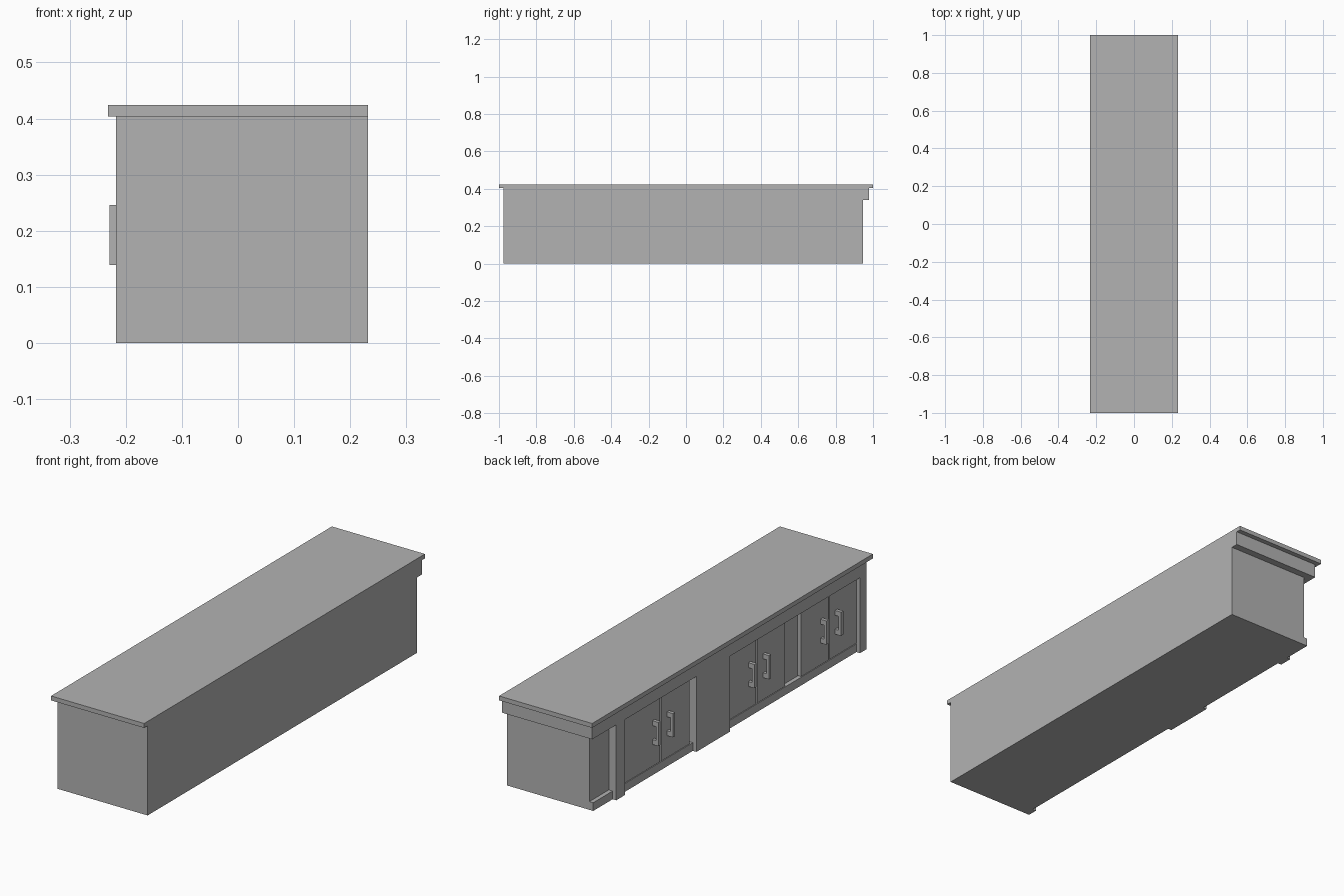
import bpy

if "Cube" in bpy.data.objects:
    bpy.data.objects.remove(bpy.data.objects["Cube"])

grey = bpy.data.materials.new("plain grey")
grey.use_nodes = True
colour = (0.45, 0.45, 0.45, 1)
grey.diffuse_color = colour
for node in grey.node_tree.nodes:
    if node.type == "BSDF_PRINCIPLED":
        node.inputs["Base Color"].default_value = colour

# Shared planes and heights
BACK = 0.232        # plain long side
RECESS = -0.18      # carcass behind the doors
DOOR = -0.199       # door faces and plinth
FRAME = -0.217      # posts and top rail
PULL = -0.229       # outer face of the handles
END_A, END_B = -0.975, 0.945
PLINTH_TOP, RAIL_BOTTOM, RAIL_TOP, TOP = 0.037, 0.34, 0.404, 0.424


def box(name, x, y, z):
    """Axis-aligned box from three (low, high) ranges."""
    ranges = [sorted(r) for r in (x, y, z)]
    centre = [(a + b) / 2 for a, b in ranges]
    bpy.ops.mesh.primitive_cube_add(size=1, location=centre)
    obj = bpy.context.object
    obj.name = name
    obj.data.name = name
    obj.scale = [b - a for a, b in ranges]
    bpy.ops.object.transform_apply(location=False, rotation=False, scale=True)
    obj.data.materials.append(grey)
    return obj


def handle(name, y):
    """C-shaped pull: two feet and an upright grip."""
    half, low, high, foot = 0.008, 0.139, 0.246, 0.022
    span = (y - half, y + half)
    grip_back = PULL + 0.012
    box(name + "_grip", (PULL, grip_back), span, (low, high))
    box(name + "_lower_foot", (grip_back, DOOR), span, (low, low + foot))
    box(name + "_upper_foot", (grip_back, DOOR), span, (high - foot, high))


# Carcass, plinth, top rail and worktop
box("carcass", (RECESS, BACK), (END_A, END_B), (0, RAIL_TOP))
box("plinth", (DOOR, RECESS), (END_A, END_B), (0, PLINTH_TOP))
box("top_rail", (FRAME, RECESS), (END_A, END_B), (RAIL_BOTTOM, RAIL_TOP))
box("end_rail", (FRAME, BACK), (END_B, 0.978), (RAIL_BOTTOM, RAIL_TOP))
box("worktop", (-BACK, BACK), (-1, 1), (RAIL_TOP, TOP))

# Posts that reach the floor
for name, span in {"far_post": (0.746, 0.807),
                   "middle_post": (-0.004, 0.236),
                   "near_post": (END_A, -0.929)}.items():
    box(name, (FRAME, RECESS), span, (0, RAIL_BOTTOM))

# Door pairs: low edge, meeting line, high edge
gap = 0.004
pairs = {"far": (0.26, 0.464, 0.746),
         "middle": (-0.422, -0.22, -0.015),
         "near": (-0.929, -0.733, -0.536)}
for place, (low, meet, high) in pairs.items():
    for side, span, offset in (("first", (low, meet - gap), -0.052),
                               ("second", (meet + gap, high), 0.052)):
        name = f"{place}_{side}_door"
        box(name, (DOOR, RECESS), span, (PLINTH_TOP + 0.003, RAIL_BOTTOM))
        handle(name + "_handle", meet + offset)
